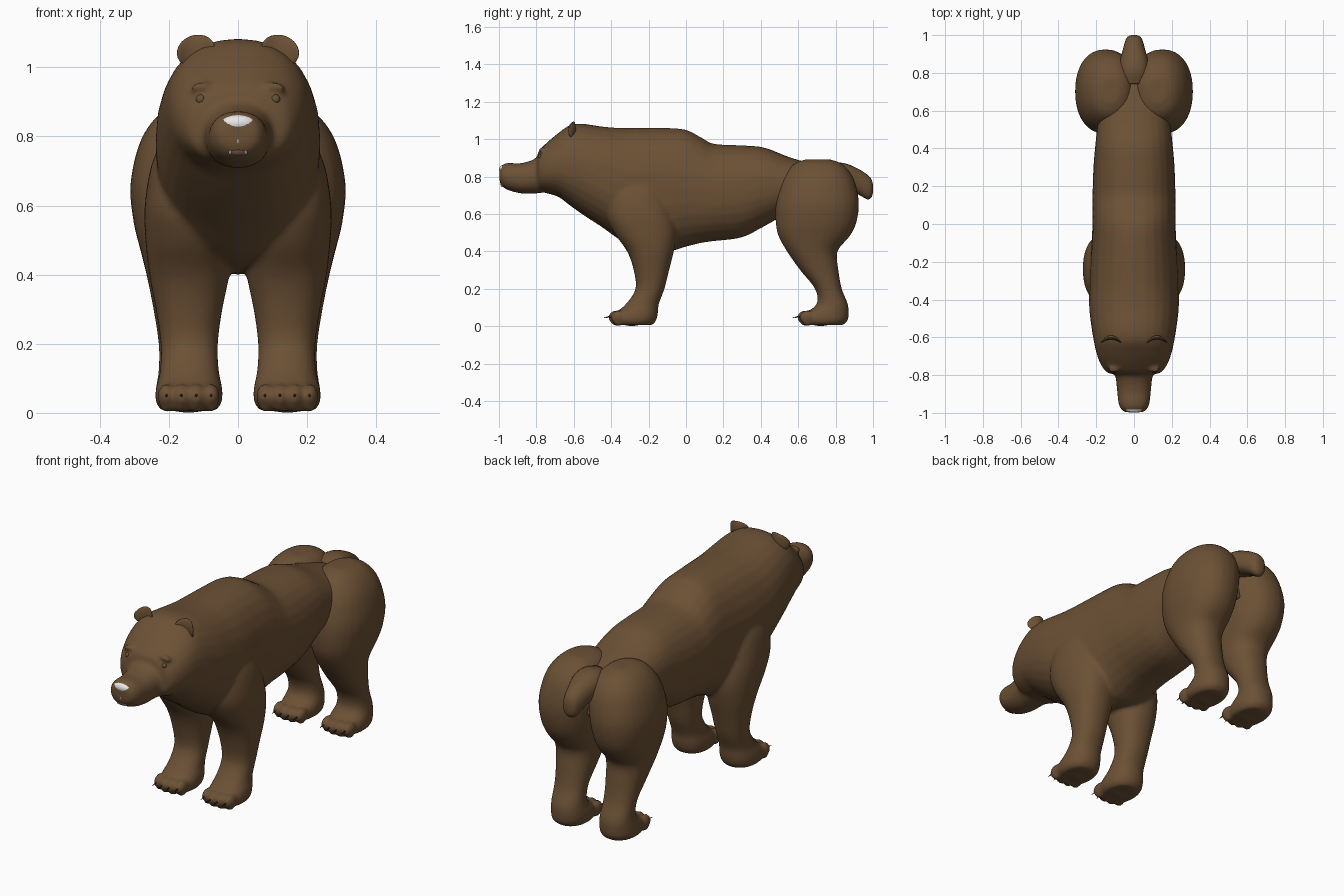
import bpy, bmesh, math
from mathutils import Matrix, Vector

if "Cube" in bpy.data.objects:
    bpy.data.objects.remove(bpy.data.objects["Cube"])


def material(name, color):
    m = bpy.data.materials.new(name)
    m.use_nodes = True
    m.diffuse_color = (*color, 1)
    m.node_tree.nodes["Principled BSDF"].inputs["Base Color"].default_value = (*color, 1)
    return m


fur = material("brown fur", (0.15, 0.082, 0.036))
pale = material("pale nose", (0.8, 0.8, 0.8))
mouth_red = material("mouth brown", (0.16, 0.07, 0.045))
eye_brown = material("eye brown", (0.13, 0.08, 0.04))
claw_dark = material("dark claw", (0.05, 0.035, 0.025))


def spline(rows, steps=4):
    """Smoothly interpolated copies of the station rows."""
    out = []
    for i in range(len(rows) - 1):
        a, b, c, d = (rows[max(0, min(len(rows) - 1, i + k))] for k in (-1, 0, 1, 2))
        for s in range(steps):
            t = s / steps
            out.append([q + t / 2 * (r - p + t * (2 * p - 5 * q + 4 * r - u + t * (3 * (q - r) + u - p)))
                        for p, q, r, u in zip(a, b, c, d)])
    return out + [list(rows[-1])]


def skin(bm, rings):
    loops = [[bm.verts.new(p) for p in ring] for ring in rings]
    n = len(loops[0])
    for a, b in zip(loops, loops[1:]):
        for i in range(n):
            bm.faces.new((a[i], a[(i + 1) % n], b[(i + 1) % n], b[i]))
    bm.faces.new(loops[0])
    bm.faces.new(loops[-1])


def oval(n=28, power=0.9):
    for i in range(n):
        c, s = math.cos(math.tau * i / n), math.sin(math.tau * i / n)
        yield math.copysign(abs(c) ** power, c), math.copysign(abs(s) ** power, s)


def loft_y(bm, rows):
    """Rows: y, low z, high z, half width."""
    skin(bm, [[(w * c, y, (lo + hi) / 2 + (hi - lo) / 2 * s) for c, s in oval()]
              for y, lo, hi, w in spline(rows)])


def loft_z(bm, rows, side):
    """Rows: z, front y, back y, inner x, outer x."""
    skin(bm, [[(side * ((x0 + x1) / 2 + (x1 - x0) / 2 * c), (y0 + y1) / 2 + (y1 - y0) / 2 * s, z)
               for c, s in oval()] for z, y0, y1, x0, x1 in spline(rows)])


def ball(bm, center, size, tilt=0):
    m = Matrix.Translation(center) @ Matrix.Rotation(tilt, 4, 'Y') @ Matrix.Diagonal((*size, 1))
    return bmesh.ops.create_uvsphere(bm, u_segments=20, v_segments=12, radius=1, matrix=m)["verts"]


def finish(bm, name, mat, blend=False):
    bmesh.ops.recalc_face_normals(bm, faces=bm.faces)
    for f in bm.faces:
        f.smooth = True
    me = bpy.data.meshes.new(name)
    bm.to_mesh(me)
    bm.free()
    me.materials.append(mat)
    ob = bpy.data.objects.new(name, me)
    bpy.context.collection.objects.link(ob)
    if blend:
        r = ob.modifiers.new("merge", 'REMESH')
        r.mode, r.voxel_size, r.use_smooth_shade = 'VOXEL', 0.01, True
        s = ob.modifiers.new("soften", 'SMOOTH')
        s.factor, s.iterations = 0.5, 7
    return ob


def paw(bm, side, front):
    """Toes and sole pads at the front of a foot."""
    for i in range(4):
        x = 0.078 + i * 0.043
        y = front + (0.03 if i in (0, 3) else 0.018)
        ball(bm, (side * x, y + 0.02, 0.048), (0.026, 0.045, 0.037))
        ball(bm, (side * x, y + 0.018, 0.018), (0.019, 0.024, 0.018))
    ball(bm, (side * 0.143, front + 0.12, 0.022), (0.065, 0.05, 0.022))


# Head, trunk and front legs
bm = bmesh.new()
loft_y(bm, [(-.795, .75, .91, .10), (-.785, .725, .94, .145), (-.74, .71, .985, .178),
            (-.68, .69, 1.035, .2), (-.62, .645, 1.075, .213), (-.55, .595, 1.082, .225),
            (-.45, .53, 1.068, .237), (-.35, .46, 1.06, .238), (-.25, .42, 1.06, .235),
            (-.1, .4, 1.06, .225), (0, .425, 1.05, .22), (.08, .445, 1.01, .22),
            (.15, .455, .975, .22), (.3, .475, .967, .215), (.42, .535, .955, .205),
            (.55, .6, .905, .19), (.7, .6, .86, .17), (.82, .62, .82, .1)])
loft_y(bm, [(-.997, .775, .845, .045), (-.985, .75, .862, .065), (-.95, .727, .873, .082),
            (-.88, .71, .872, .09), (-.8, .71, .9, .1), (-.74, .72, .96, .13), (-.68, .75, .98, .12)])
front_leg = [(.8, -.35, -.2, .12, .21), (.72, -.41, -.12, .06, .25), (.6, -.425, -.07, .03, .27),
             (.5, -.385, -.05, .02, .268), (.4, -.315, -.065, .025, .257), (.3, -.28, -.09, .045, .238),
             (.2, -.27, -.115, .058, .224), (.12, -.32, -.145, .055, .226), (.07, -.375, -.15, .045, .238),
             (.03, -.39, -.16, .047, .238), (.006, -.37, -.18, .065, .22)]
for side in (1, -1):
    loft_z(bm, front_leg, side)
    paw(bm, side, -.41)
    # Brow and lower lid
    ball(bm, (side * .108, -.768, .945), (.032, .02, .012), side * .2)
    ball(bm, (side * .108, -.772, .88), (.026, .016, .01))
finish(bm, "front_body", fur, True)

# Haunches and hind legs
bm = bmesh.new()
hind_leg = [(.892, .64, .77, .08, .17), (.87, .58, .83, .035, .22), (.82, .535, .88, .0, .265),
            (.75, .5, .91, -.02, .295), (.65, .48, .925, -.01, .312), (.55, .48, .91, .005, .302),
            (.48, .495, .875, .02, .285), (.4, .54, .81, .035, .265), (.3, .61, .815, .05, .245),
            (.2, .69, .833, .062, .23), (.12, .7, .865, .058, .23), (.07, .64, .87, .048, .238),
            (.03, .625, .865, .05, .238), (.006, .64, .84, .065, .22)]
for side in (1, -1):
    loft_z(bm, hind_leg, side)
    paw(bm, side, .6)
finish(bm, "hindquarters", fur, True)

# Tail
bm = bmesh.new()
loft_y(bm, [(.74, .76, .86, .06), (.8, .74, .875, .078), (.86, .73, .868, .075), (.92, .705, .842, .06),
            (.97, .678, .81, .046), (.992, .69, .785, .033), (1, .715, .755, .014)])
finish(bm, "tail", fur)

for side, label in ((1, "left"), (-1, "right")):
    # Cupped ear
    bm = bmesh.new()
    for v in ball(bm, (0, 0, 0), (.056, .011, .046), side * .35):
        v.co.y -= 10 * v.co.x ** 2
        v.co += Vector((side * .122, -.6, 1.047))
    finish(bm, label + "_ear", fur)

    # Eye
    bm = bmesh.new()
    ball(bm, (side * .108, -.778, .907), (.014, .012, .014))
    finish(bm, label + "_eye", eye_brown)

    # Claws
    bm = bmesh.new()
    for front in (-.41, .6):
        for i in range(4):
            y = front + (.012 if i in (0, 3) else 0)
            m = Matrix.Translation((side * (.078 + i * .043), y - .005, .05)) @ Matrix.Rotation(math.radians(100), 4, 'X')
            bmesh.ops.create_cone(bm, cap_ends=True, segments=8, radius1=.006, radius2=.001, depth=.05, matrix=m)
    finish(bm, label + "_claws", claw_dark)

# Nose pad with the groove below it
bm = bmesh.new()
ball(bm, (0, -.978, .838), (.05, .021, .024))
ball(bm, (0, -.983, .815), (.03, .014, .02))
ball(bm, (0, -.987, .79), (.006, .01, .025))
finish(bm, "nose", pale)

# Mouth and small teeth
bm = bmesh.new()
ball(bm, (0, -.979, .757), (.026, .012, .014))
finish(bm, "mouth", mouth_red)
bm = bmesh.new()
for side in (1, -1):
    ball(bm, (side * .022, -.982, .754), (.004, .008, .009))
finish(bm, "teeth", pale)
